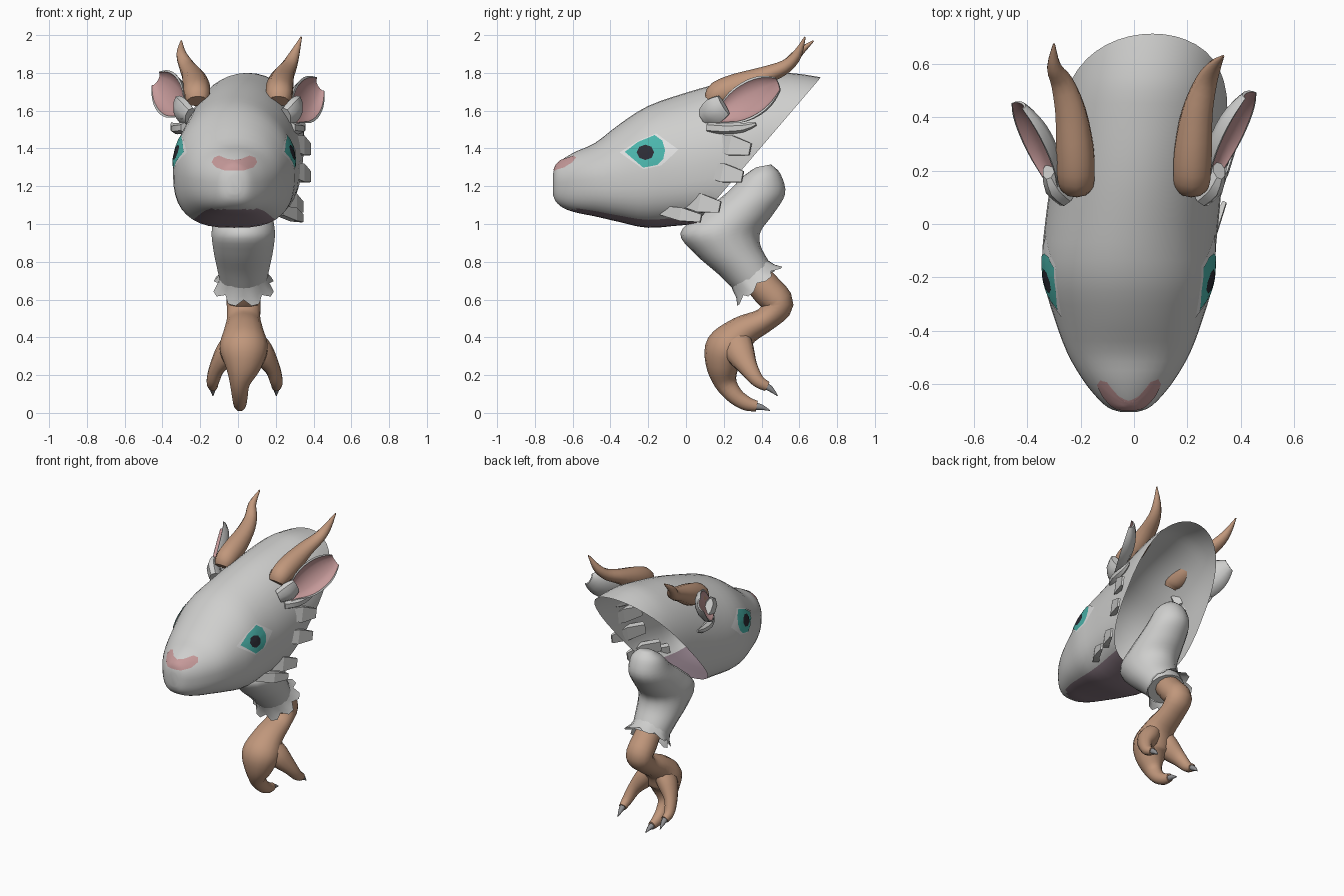
import bpy, bmesh, math
from mathutils import Vector
from mathutils.bvhtree import BVHTree

cube = bpy.data.objects.get("Cube")
if cube:
    bpy.data.objects.remove(cube, do_unlink=True)


def material(name, rgb):
    m = bpy.data.materials.new(name)
    m.use_nodes = True
    m.diffuse_color = (*rgb, 1)
    m.node_tree.nodes["Principled BSDF"].inputs["Base Color"].default_value = (*rgb, 1)
    return m


FUR = material("pale_fur", (.62, .62, .61))
TAN = material("tan_horn_and_skin", (.53, .31, .20))
PINK = material("soft_pink", (.56, .32, .32))
MAUVE = material("dark_mauve", (.28, .21, .25))
TEAL = material("teal_iris", (.07, .46, .41))
DARK = material("dark_pupil", (.025, .025, .035))
WHITE = material("eye_white", (.75, .75, .75))
CLAW = material("claw_grey", (.28, .28, .29))


def finish(bm, name, mats, angle=40):
    me = bpy.data.meshes.new(name)
    bm.to_mesh(me)
    bm.free()
    ob = bpy.data.objects.new(name, me)
    bpy.context.collection.objects.link(ob)
    for m in mats:
        me.materials.append(m)
    if angle:
        bpy.ops.object.select_all(action='DESELECT')
        ob.select_set(True)
        bpy.context.view_layer.objects.active = ob
        bpy.ops.object.shade_smooth_by_angle(angle=math.radians(angle))


def spline(pts, n):
    """Catmull-Rom through tuples of any size."""
    out = []
    for i in range(len(pts) - 1):
        quad = list(zip(pts[max(i - 1, 0)], pts[i], pts[i + 1], pts[min(i + 2, len(pts) - 1)]))
        for k in range(n):
            t = k / n
            out.append([b + .5 * t * (c - a + t * (2*a - 5*b + 4*c - d + t * (3*(b - c) + d - a)))
                        for a, b, c, d in quad])
    return out + [list(pts[-1])]


def loft(rings, caps=True, rule=None):
    bm = bmesh.new()
    vs = [[bm.verts.new(p) for p in r] for r in rings]
    n = len(rings[0])
    for a, b in zip(vs, vs[1:]):
        for j in range(n):
            f = bm.faces.new((a[j], a[(j+1) % n], b[(j+1) % n], b[j]))
            f.material_index = rule(j) if rule else 0
    if caps:
        bm.faces.new(vs[0])
        bm.faces.new(vs[-1])
    bmesh.ops.recalc_face_normals(bm, faces=bm.faces)
    return bm


def tube(name, path, mat, seg=14, n=4, angle=60):
    """Elliptic tube; each path point is x, y, z, side radius, depth radius."""
    pts = spline(path, n)
    rings = []
    for i, p in enumerate(pts):
        t = (Vector(pts[min(i+1, len(pts)-1)][:3]) - Vector(pts[max(i-1, 0)][:3])).normalized()
        u = Vector((1, 0, 0))
        u = (u - t * u.dot(t)).normalized()
        v = t.cross(u)
        ang = [2 * math.pi * (j + .5) / seg for j in range(seg)]
        rings.append([Vector(p[:3]) + u * p[3] * math.cos(a) + v * p[4] * math.sin(a) for a in ang])
    finish(loft(rings), name, [mat], angle)


# Head shell: y, half width, bottom, widest height, top
stations = [(-.705, .03, 1.16, 1.21, 1.26), (-.69, .075, 1.12, 1.22, 1.31),
            (-.65, .12, 1.085, 1.22, 1.345), (-.58, .175, 1.06, 1.23, 1.385),
            (-.48, .232, 1.04, 1.24, 1.43), (-.35, .28, 1.01, 1.25, 1.53),
            (-.2, .32, .98, 1.28, 1.625), (0, .325, .995, 1.3, 1.695),
            (.2, .32, 1, 1.35, 1.75), (.4, .315, 1, 1.42, 1.785),
            (.55, .3, 1, 1.47, 1.8), (.75, .28, 1, 1.5, 1.77)]


def power(v, e):
    return math.copysign(abs(v) ** e, v)


rings = []
for y, w, zb, zm, zt in spline(stations, 3):
    cx = -.02 + .11 * max(0, y + .1)
    ring = []
    for j in range(40):
        a = 2 * math.pi * j / 40
        c, s = math.cos(a), math.sin(a)
        e = 1 if s > 0 else .72
        ring.append((cx + w * power(c, e), y, zm + power(s, e) * ((zt - zm) if s > 0 else (zm - zb))))
    rings.append(ring)
bm = loft(rings)
# Open the slanted back of the shell
bmesh.ops.bisect_plane(bm, geom=bm.verts[:] + bm.edges[:] + bm.faces[:], plane_co=(0, .05, 1),
                       plane_no=(0, .76, -.65), clear_outer=True)
bm.normal_update()
for f in bm.faces:
    if abs(f.normal.z) > .8 and f.calc_center_median().z < 1.08:
        f.material_index = 1
tree = BVHTree.FromBMesh(bm)
finish(bm, "head_shell", [FUR, MAUVE], 50)


def plate(name, outline, mat, place, direction, off):
    """Thin painted patch laid on the head along a direction."""
    pts = []
    for a, b in zip(outline, outline[1:] + outline[:1]):
        pts += [Vector(a).lerp(Vector(b), k / 3) for k in range(3)]
    mid = sum(pts, Vector((0, 0))) / len(pts)
    d = Vector(direction)
    bm = bmesh.new()

    def drop(p):
        loc, nor, _, _ = tree.ray_cast(Vector(place(p)) - d * 2, d)
        if nor.dot(d) > 0:
            nor = -nor
        return bm.verts.new(loc + nor * off)
    rows = [[drop(mid.lerp(p, k / 4)) for p in pts] for k in range(1, 5)]
    core = drop(mid)
    n = len(pts)
    for j in range(n):
        k = (j + 1) % n
        bm.faces.new((core, rows[0][j], rows[0][k]))
        for a, b in zip(rows, rows[1:]):
            bm.faces.new((a[j], b[j], b[k], a[k]))
    bm.normal_update()
    if sum((f.normal for f in bm.faces), Vector()).dot(d) > 0:
        bmesh.ops.reverse_faces(bm, faces=bm.faces)
    finish(bm, name, [mat])


# Nose and eyes
nose = [(-.138, 1.325), (-.125, 1.35), (-.1, 1.36), (-.07, 1.345), (-.02, 1.337), (.03, 1.345), (.06, 1.36),
        (.09, 1.35), (.1, 1.325), (.08, 1.298), (.03, 1.283), (-.07, 1.283), (-.115, 1.298)]
plate("nose_patch", nose, PINK, lambda p: (p.x, 0, p.y), (0, 1, 0), .003)
almond = [(-.35, 1.378), (-.25, 1.44), (-.157, 1.478), (-.04, 1.393), (-.13, 1.31), (-.225, 1.29)]
iris = [(-.322, 1.38), (-.25, 1.433), (-.165, 1.468), (-.125, 1.44), (-.11, 1.39), (-.12, 1.345),
        (-.15, 1.313), (-.225, 1.298)]
pupil = [(-.213 + .045 * math.cos(a), 1.377 + .04 * math.sin(a)) for a in [i * math.pi / 4 for i in range(8)]]
for side, s in (("left", 1), ("right", -1)):
    for part, shape, mat, off in (("eye_white", almond, WHITE, .003), ("iris", iris, TEAL, .006),
                                  ("pupil", pupil, DARK, .009)):
        plate(side + "_" + part, shape, mat, lambda p: (0, p.x, p.y), (-s, 0, 0), off)

    # Horns: sunk into the skull, then curling upward
    tip = (s * .335, .63, 1.99) if s > 0 else (-.3, .675, 1.97)
    tube(side + "_horn", [(s * .215, .13, 1.65, .055, .04), (s * .217, .17, 1.685, .072, .07),
                          (s * .222, .28, 1.725, .074, .075), (s * .238, .42, 1.785, .06, .05),
                          (s * .27, .53, 1.835, .043, .036), (s * .3, .59, 1.9, .027, .025),
                          (*tip, .004, .004)], TAN, 10, 3, 45)

    # Ears: flared cup with pink lining
    base, end = Vector((.285, .13, 1.55)), Vector((.435, .475, 1.735))
    axis = (end - base).normalized()
    out = Vector((.8, -.45, .3))
    out = (out - axis * out.dot(axis)).normalized()
    wide = axis.cross(out)
    rings = []
    for t, w in spline([(0, .03), (.15, .05), (.35, .095), (.55, .112), (.75, .105), (.9, .08), (1.02, .045)], 2):
        ring = []
        for scale, depth, way in ((1, .65, 1), (.88, .42, -1)):
            for k in range(7):
                a = way * math.pi * (k - 3) / 6
                p = base.lerp(end, t) + wide * w * scale * math.sin(a) - out * w * depth * math.cos(a)
                ring.append((s * p.x, p.y - (.04 if s < 0 else 0), p.z + (.03 if s < 0 else 0)))
        rings.append(ring)
    finish(loft(rings, rule=lambda j: 1 if 7 <= j < 13 else 0), side + "_ear", [FUR, PINK], 40)

    # Fur lumps around the ear root
    tube(side + "_ear_root", [(s * .25, .1, 1.57, .04, .05), (s * .295, .15, 1.6, .045, .075),
                              (s * .32, .2, 1.63, .025, .06)], FUR, 8, 2, 40)
    tube(side + "_ear_fringe", [(s * .28, .12, 1.51, .03, .03), (s * .32, .2, 1.505, .03, .03),
                                (s * .34, .3, 1.51, .02, .025), (s * .35, .37, 1.53, .006, .01)], FUR, 6, 2, 30)

# Cheek tufts on the left side: start y, height, half height
for i, (y, z, r) in enumerate([(.2, 1.415, .075), (.16, 1.27, .07), (.04, 1.11, .07), (-.06, 1.05, .05)]):
    x = .305 - .04 * (i > 1)
    tube("cheek_tuft_%d" % (i + 1), [(x - .045, y - .06, z + .02, .03, r * .7), (x + .03, y + .04, z, .028, r),
                                     (x + .075, y + .14, z - .02, .01, r * .6)], FUR, 4, 1, 0)

# Furry upper leg: front y, z, back y, z, half width
rings = []
for fy, fz, by, bz, r in spline([(.37, 1.3, .45, 1.315, .05), (.3, 1.25, .5, 1.265, .105),
                                 (.21, 1.16, .525, 1.16, .135), (.08, 1.06, .46, 1.05, .155),
                                 (-.03, .95, .395, .96, .17), (.05, .84, .395, .885, .16),
                                 (.17, .735, .44, .8, .14), (.25, .655, .47, .75, .125)], 4):
    a, b = Vector((.028, fy, fz)), Vector((.028, by, bz))
    turn = [2 * math.pi * j / 18 for j in range(18)]
    rings.append([a.lerp(b, .5 + .5 * math.cos(t)) + Vector((r * math.sin(t), 0, 0)) for t in turn])
finish(loft(rings), "upper_leg", [FUR], 60)

# Ragged cuff
down, back = Vector((0, .65, -.75)), Vector((0, .75, .65))
rings = []
for step, r, jag in ((-.05, .12, 0), (.0, .135, .004), (.03, .152, .013)):
    ring = []
    for j in range(24):
        a = 2 * math.pi * j / 24
        k = jag * (1 if j % 3 else -1.2)
        ring.append(Vector((.03, .365, .7)) + down * (step + k * .8)
                    + (Vector((1, 0, 0)) * math.cos(a) + back * math.sin(a)) * (r + k))
    rings.append(ring)
finish(loft(rings, caps=False), "fur_cuff", [FUR], 30)

# Lower leg running into the middle toe
tube("lower_leg_and_middle_toe", [(.03, .36, .73, .08, .08), (.03, .43, .65, .09, .085),
                                  (.03, .487, .575, .092, .082), (.03, .42, .495, .09, .065),
                                  (.03, .3, .43, .105, .085), (.03, .22, .34, .13, .118),
                                  (.025, .195, .25, .1, .09), (.01, .21, .16, .055, .06),
                                  (.01, .26, .09, .042, .045), (.01, .32, .05, .035, .038),
                                  (.01, .375, .036, .026, .028)], TAN, 14, 4)
tube("middle_claw", [(.01, .36, .036, .022, .022), (.01, .4, .03, .016, .016), (.01, .445, .012, .002, .002)], CLAW, 8, 2)

# Side toes and claws
for side, s in (("left", 1), ("right", -1)):
    c = .035
    tube(side + "_toe", [(c + s * .04, .26, .39, .06, .085), (c + s * .09, .285, .32, .065, .08),
                         (c + s * .145, .33, .24, .042, .052), (c + s * .168, .38, .17, .034, .036),
                         (c + s * .168, .43, .14, .026, .027)], TAN, 12, 4)
    tube(side + "_claw", [(c + s * .168, .415, .148, .022, .022), (c + s * .168, .45, .125, .016, .016),
                          (c + s * .168, .485, .09, .002, .002)], CLAW, 8, 2)
